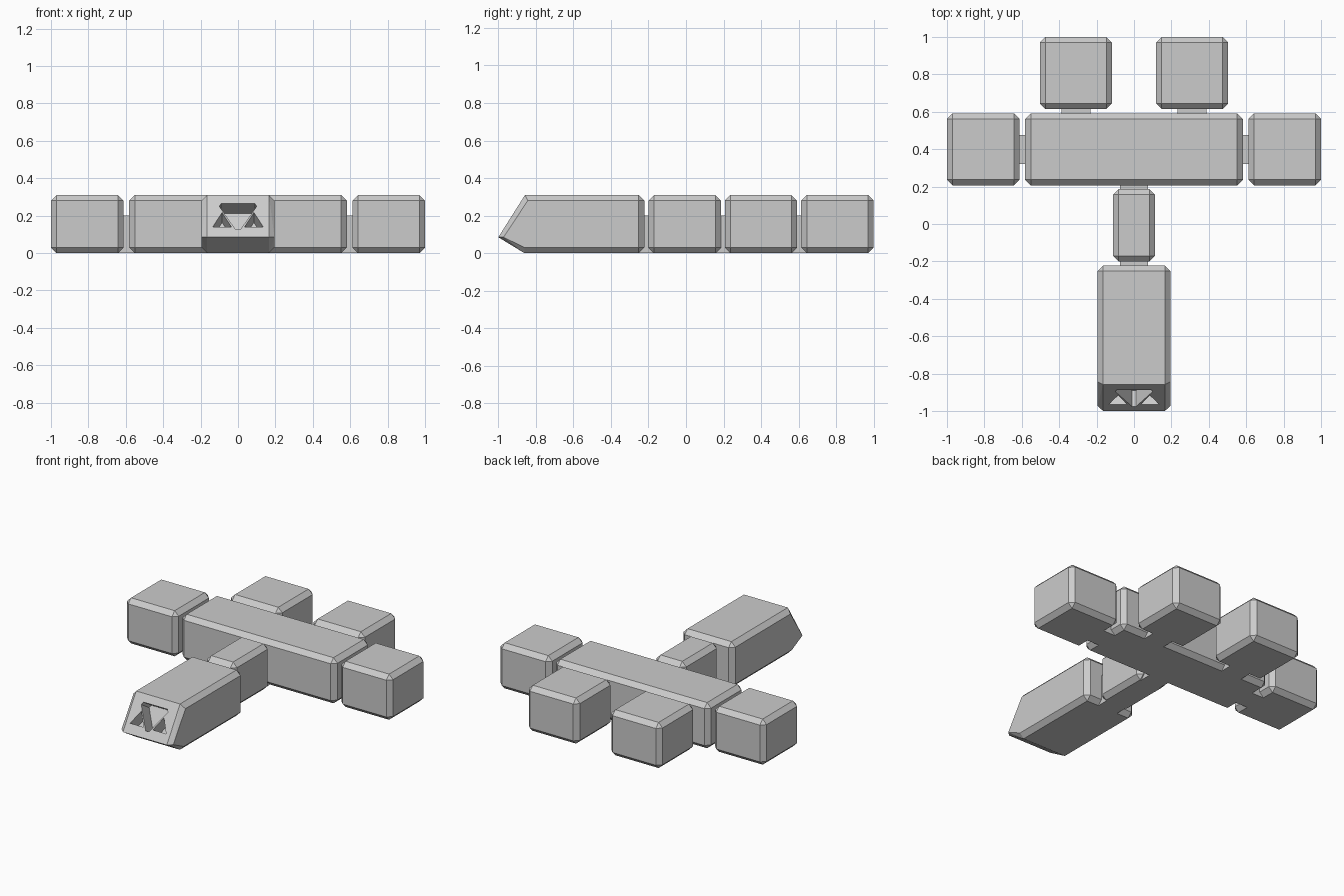
import bpy, bmesh
from mathutils import Vector

if "Cube" in bpy.data.objects:
    bpy.data.objects.remove(bpy.data.objects["Cube"])

H = 0.31      # overall height
C = 0.03      # chamfer size


def finish(name, bm):
    bmesh.ops.recalc_face_normals(bm, faces=bm.faces[:])
    me = bpy.data.meshes.new(name)
    bm.to_mesh(me)
    bm.free()
    ob = bpy.data.objects.new(name, me)
    bpy.context.collection.objects.link(ob)
    return ob


def block(name, x0, x1, y0, y1, z1=H, chamfer=C):
    """Box standing on the ground, with all edges chamfered."""
    bm = bmesh.new()
    bmesh.ops.create_cube(bm, size=1)
    for v in bm.verts:
        v.co = ((x0 + x1) / 2 + v.co.x * (x1 - x0),
                (y0 + y1) / 2 + v.co.y * (y1 - y0),
                (v.co.z + 0.5) * z1)
    if chamfer:
        bmesh.ops.bevel(bm, geom=bm.edges[:], offset=chamfer, segments=1,
                        affect='EDGES', profile=0.5)
    return finish(name, bm)


def connector(name, x0, x1, y0, y1):
    return block(name, x0, x1, y0, y1, 0.2, 0)


# Main cross block and neck
block("cross_block", -0.582, 0.582, 0.207, 0.592)
block("neck_block", -0.112, 0.112, -0.2, 0.187)
connector("neck_rear_connector", -0.075, 0.075, 0.155, 0.24)
connector("neck_front_connector", -0.075, 0.075, -0.255, -0.168)

# Side pods and rear engine pods, mirrored left and right
for s, side in ((-1, "left"), (1, "right")):
    def span(a, b):
        return sorted((s * a, s * b))
    block(side + "_side_pod", *span(0.612, 1.0), 0.207, 0.592)
    connector(side + "_side_connector", *span(0.55, 0.645), 0.32, 0.475)
    block(side + "_rear_pod", *span(0.118, 0.503), 0.614, 1.0)
    connector(side + "_rear_connector", *span(0.233, 0.388), 0.56, 0.646)

# Front hull with a wedge nose, as the hull of its corner points
W, N = 0.195, 0.165      # outer and inner half widths
half = [(N, -0.222, C), (N, -0.222, H - C),                        # rear face
        (W, -0.252, C), (W, -0.252, H - C),                        # rear sides
        (N, -0.252, 0), (N, -0.252, H),
        (N, -0.858, H), (W, -0.843, H - C),                        # nose top
        (N, -1.0, 0.085), (W, -0.972, 0.085),                      # nose tip
        (N, -0.86, 0), (W, -0.86, C)]                              # nose bottom
bm = bmesh.new()
for x, y, z in half:
    bm.verts.new((x, y, z))
    bm.verts.new((-x, y, z))
bmesh.ops.convex_hull(bm, input=bm.verts[:])
bmesh.ops.dissolve_limit(bm, angle_limit=0.02, verts=bm.verts[:], edges=bm.edges[:])
hull = finish("front_hull", bm)

# Nose openings, cut square to the sloping face
slope = (-0.858 + 1.0) / (H - 0.085)
inward = Vector((0, 1, -slope)).normalized()
small = [(0.135, 0.14), (0.035, 0.14), (0.085, 0.217)]
shapes = [[(-0.09, 0.265), (0.09, 0.265), (0.1, 0.25),
           (0.012, 0.125), (-0.012, 0.125), (-0.1, 0.25)],
          small, [(-x, z) for x, z in small]]
bm = bmesh.new()
for shape in shapes:
    pts = [Vector((x, -1.0 + (z - 0.085) * slope, z)) for x, z in shape]
    outer = [bm.verts.new(p - inward * 0.05) for p in pts]
    inner = [bm.verts.new(p + inward * 0.1) for p in pts]
    bm.faces.new(outer)
    bm.faces.new(inner[::-1])
    for i in range(len(pts)):
        j = (i + 1) % len(pts)
        bm.faces.new((outer[j], outer[i], inner[i], inner[j]))
cutter = finish("nose_opening_cutter", bm)
cutter.hide_render = True

mod = hull.modifiers.new("openings", 'BOOLEAN')
mod.operation = 'DIFFERENCE'
mod.solver = 'EXACT'
mod.object = cutter
bpy.context.view_layer.objects.active = hull
bpy.ops.object.modifier_apply(modifier=mod.name)
bpy.data.objects.remove(cutter)
